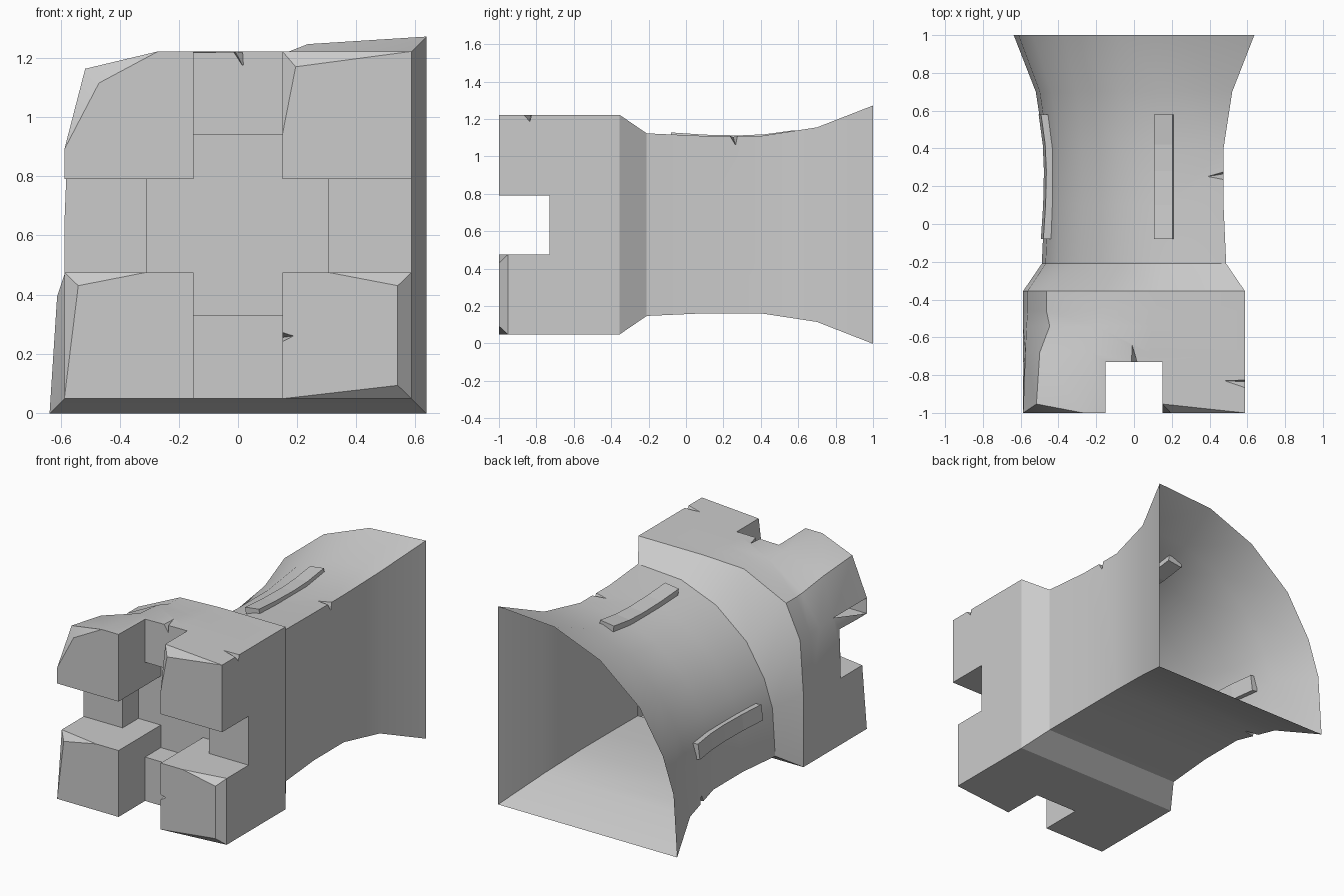
import bpy, bmesh
from mathutils import Vector

if "Cube" in bpy.data.objects:
    bpy.data.objects.remove(bpy.data.objects["Cube"])

CZ = 0.635  # height of the section centre


def new_object(name, bm):
    bmesh.ops.recalc_face_normals(bm, faces=bm.faces)
    me = bpy.data.meshes.new(name)
    bm.to_mesh(me)
    bm.free()
    ob = bpy.data.objects.new(name, me)
    bpy.context.collection.objects.link(ob)
    return ob


def loft(name, rings):
    bm = bmesh.new()
    vs = [[bm.verts.new(p) for p in r] for r in rings]
    n = len(vs[0])
    for a, b in zip(vs, vs[1:]):
        for i in range(n):
            j = (i + 1) % n
            bm.faces.new((a[i], a[j], b[j], b[i]))
    bm.faces.new(vs[0])
    bm.faces.new(vs[-1])
    return new_object(name, bm)


def hull(name, pts):
    bm = bmesh.new()
    for p in pts:
        bm.verts.new(p)
    bmesh.ops.convex_hull(bm, input=bm.verts)
    return new_object(name, bm)


def box(x0, x1, y0, y1, z0, z1):
    return hull("cutter", [(x, y, z) for x in (x0, x1) for y in (y0, y1) for z in (z0, z1)])


def cut(ob, cutter):
    cutter.hide_render = True
    m = ob.modifiers.new("cut", 'BOOLEAN')
    m.operation, m.solver, m.object = 'DIFFERENCE', 'EXACT', cutter
    bpy.context.view_layer.objects.active = ob
    bpy.ops.object.modifier_apply(modifier=m.name)
    bpy.data.objects.remove(cutter)


# Quarter-round section, measured from the square corner (left, up)
FRONT = [(0, 1), (.45, 1), (.73, 1), (.94, .95), (1, .718), (1, .5), (1, 0)]
DENT = [(0, 1), (.42, 1), (.67, 1), (.88, .86), (.985, .70), (1, .45), (1, 0)]
MID = [(0, 1), (.43, 1), (.69, .995), (.925, .92), (.99, .71), (1, .46), (1, 0)]
HEAD = [(0, 1), (.4, 1), (.64, .99), (.895, .87), (.98, .69), (1, .4), (1, 0)]
ROUND = [(0, 1), (.315, .98), (.57, .88), (.79, .70), (.92, .49), (.98, .31), (1, 0)]


def section(y, h, prof):
    return [(h - 2 * h * u, y, CZ - h + 2 * h * v) for u, v in [(0, 0)] + prof]


# Tower body: battlement head, waist and flared base
tower = loft("tower_quarter", [section(*r) for r in (
    (-1, .587, FRONT), (-.68, .587, MID), (-.54, .587, DENT), (-.46, .587, HEAD),
    (-.355, .587, HEAD), (-.21, .488, ROUND), (.1, .474, ROUND), (.4, .474, ROUND),
    (.7, .52, ROUND), (1, .637, ROUND))])

# Crossing slots between merlons and the deeper well
for b in ((-.15, .15, -1.3, -.73, -1, 3), (-2, 2, -1.3, -.73, .475, .79),
          (-.15, .15, -1.2, -.57, .33, .94), (-.31, .305, -1.2, -.57, .475, .79)):
    cut(tower, box(*b))

# Chipped merlon corners: corner pushed back, new point on the front face
bm = bmesh.new()
bm.from_mesh(tower.data)
for c, i in (((-.517, 1.163), (-.47, 1.115)), ((-.587, .475), (-.54, .43)),
             ((.15, 1.222), (.195, 1.17)), ((.587, .475), (.54, .43)),
             ((.587, .048), (.54, .093))):
    bm.normal_update()
    p = Vector((c[0], -1, c[1]))
    v = min(bm.verts, key=lambda w: (w.co - p).length)
    faces = [f for f in v.link_faces if f.normal.y < -.99]
    if faces:
        centre = bmesh.ops.poke(bm, faces=faces[:1])['verts'][0]
        centre.co = (i[0], -1, i[1])
        v.co.y = -.953
bm.to_mesh(tower.data)
bm.free()

# Small nicks along the edges: two edge points, two tips, outward direction
for e1, e2, t1, t2, o in (
        ((-.03, -.73, 1.222), (.02, -.73, 1.222), (-.01, -.64, 1.223), (.018, -.728, 1.17), (0, -.02, .02)),
        ((.587, -.89, 1.222), (.587, -.82, 1.222), (.48, -.83, 1.222), (.587, -.835, 1.185), (.02, 0, .02)),
        ((.474, .22, 1.109), (.474, .285, 1.109), (.38, .25, 1.109), (.474, .265, 1.06), (.02, 0, .02)),
        ((.15, -1, .285), (.15, -1, .225), (.188, -1, .26), (.15, -.95, .255), (-.02, -.02, 0)),
        ((-.495, .51, .14), (-.5, .58, .13), (-.41, .55, .14), (-.49, .55, .19), (-.02, 0, -.02))):
    o = Vector(o)
    cut(tower, hull("nick", [Vector(e1) + o, Vector(e2) + o, t1, t2]))

# Base is open: remove the closing face
bm = bmesh.new()
bm.from_mesh(tower.data)
end = [f for f in bm.faces if all(v.co.y > .999 for v in f.verts)]
bmesh.ops.delete(bm, geom=end, context='FACES')
bm.to_mesh(tower.data)
bm.free()
bpy.ops.object.select_all(action='DESELECT')
tower.select_set(True)
bpy.context.view_layer.objects.active = tower
bpy.ops.object.shade_smooth_by_angle(angle=0.52)

# Curved slats, one on top and one mirrored over the diagonal to the left side
path = ((-.08, 1.128), (.1, 1.116), (.28, 1.112), (.42, 1.118), (.58, 1.14))
top = [[(.107, y, z - .013), (.205, y, z), (.215, y, z - .06), (.115, y, z - .073)] for y, z in path]
loft("slat_top", top)
loft("slat_side", [[(CZ - z, y, CZ - x) for x, y, z in r] for r in top])
